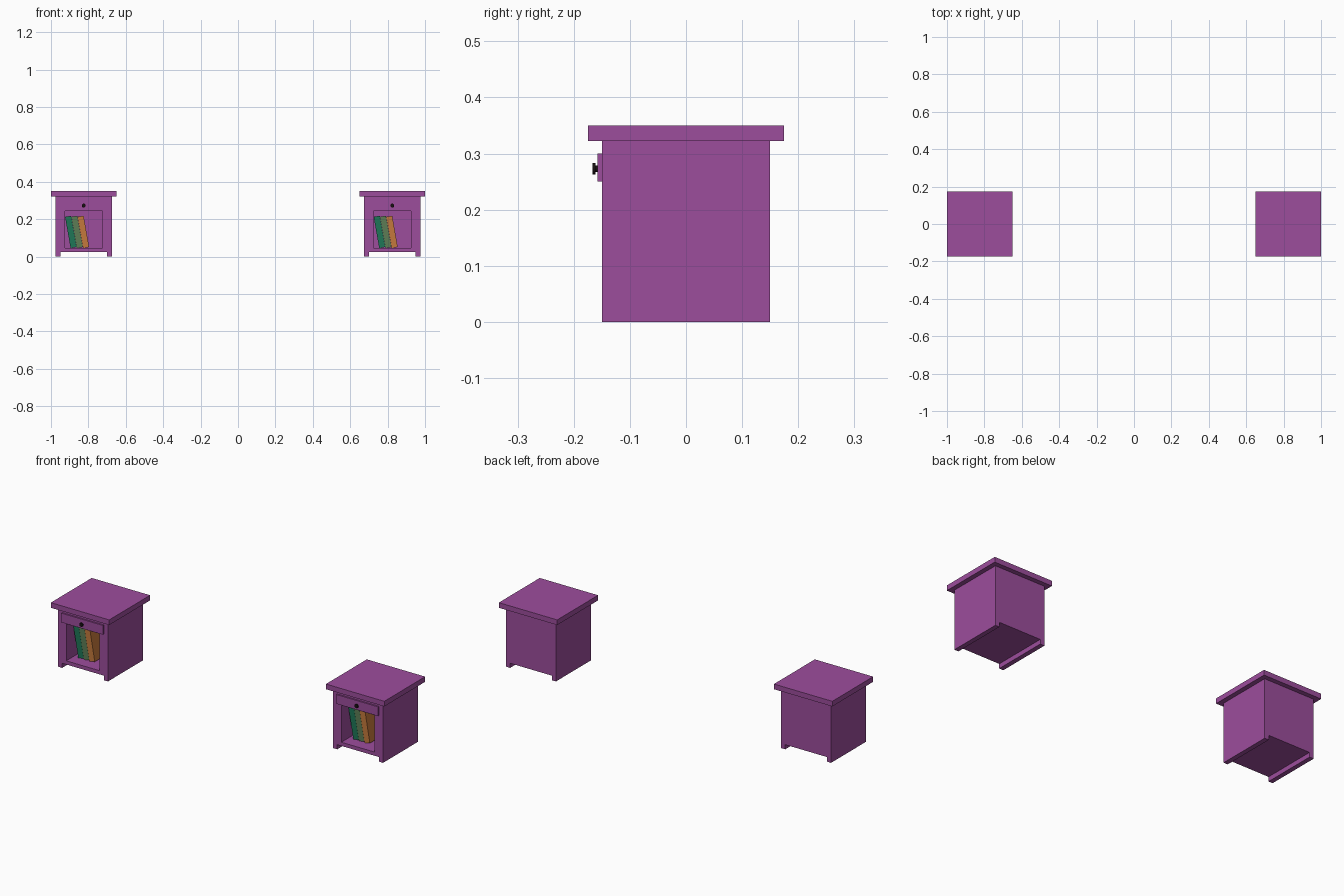
import bpy, bmesh, math
from mathutils import Matrix, Vector

if "Cube" in bpy.data.objects:
    bpy.data.objects.remove(bpy.data.objects["Cube"])


def material(name, rgb):
    m = bpy.data.materials.new(name)
    m.diffuse_color = (*rgb, 1)
    m.use_nodes = True
    m.node_tree.nodes["Principled BSDF"].inputs["Base Color"].default_value = m.diffuse_color
    return m


purple = material("purple paint", (0.335, 0.075, 0.335))
black = material("black knob", (0.008, 0.005, 0.005))
green = material("green cover", (0.013, 0.18, 0.095))
olive = material("sage cover", (0.11, 0.2, 0.09))
orange = material("orange cover", (0.55, 0.19, 0.045))


def finish(name, bm, mat):
    bmesh.ops.recalc_face_normals(bm, faces=bm.faces)
    me = bpy.data.meshes.new(name)
    bm.to_mesh(me)
    bm.free()
    if mat:
        me.materials.append(mat)
    ob = bpy.data.objects.new(name, me)
    bpy.context.collection.objects.link(ob)
    return ob


def box(name, lo, hi, mat=None):
    lo, hi = Vector(lo), Vector(hi)
    bm = bmesh.new()
    bmesh.ops.create_cube(bm, size=1, matrix=Matrix.Translation((lo + hi) / 2)
                          @ Matrix.Diagonal((*(hi - lo), 1)))
    return finish(name, bm, mat)


def extrude_y(name, profile, y0, y1, mat):
    bm = bmesh.new()
    face = bm.faces.new([bm.verts.new((x, y0, z)) for x, z in profile])
    new = bmesh.ops.extrude_face_region(bm, geom=[face])["geom"]
    bmesh.ops.translate(bm, vec=(0, y1 - y0, 0),
                        verts=[v for v in new if isinstance(v, bmesh.types.BMVert)])
    return finish(name, bm, mat)


def nightstand(cx, side):
    parts = []
    # cabinet body: standing on two side runners, open shelf cut into the front
    body = extrude_y(side + "_cabinet_body",
                     [(-.15, 0), (-.125, 0), (-.125, .025), (.125, .025),
                      (.125, 0), (.15, 0), (.15, .322), (-.15, .322)], -.15, .15, purple)
    cutter = box("shelf_cutter", (-.1, -.2, .045), (.1, .125, .245))
    cutter.hide_render = True
    mod = body.modifiers.new("shelf", "BOOLEAN")
    mod.object, mod.operation, mod.solver = cutter, "DIFFERENCE", "EXACT"
    bpy.context.view_layer.update()
    cut = bpy.data.meshes.new_from_object(
        body.evaluated_get(bpy.context.evaluated_depsgraph_get()))
    body.modifiers.clear()
    body.data = cut
    cut.materials.clear()
    cut.materials.append(purple)
    for p in cut.polygons:
        p.material_index = 0
    bpy.data.objects.remove(cutter)
    parts.append(body)

    # top board and drawer front
    parts.append(box(side + "_top_board", (-.175, -.175, .322), (.175, .175, .35), purple))
    parts.append(box(side + "_drawer_front", (-.125, -.158, .25), (.125, -.15, .3), purple))

    # knob: short stem and wider head
    bm = bmesh.new()
    for r, y0, y1 in ((.006, -.162, -.157), (.0105, -.1665, -.161)):
        bmesh.ops.create_cone(bm, cap_ends=True, segments=16, radius1=r, radius2=r,
                              depth=y1 - y0,
                              matrix=Matrix.Translation((0, (y0 + y1) / 2, .273))
                              @ Matrix.Rotation(math.pi / 2, 4, "X"))
    parts.append(finish(side + "_drawer_knob", bm, black))

    # three books leaning on the left wall of the shelf
    for i, mat in enumerate((green, olive, orange)):
        book = box(f"{side}_book_{i + 1}", (0, -.09, 0), (.0325, .06, .17), mat)
        book.data.transform(Matrix.Translation((-.07 + i * .0335, 0, .0455))
                            @ Matrix.Rotation(math.radians(-10), 4, "Y"))
        parts.append(book)

    for ob in parts:
        ob.location.x = cx


nightstand(-.825, "left")
nightstand(.825, "right")
